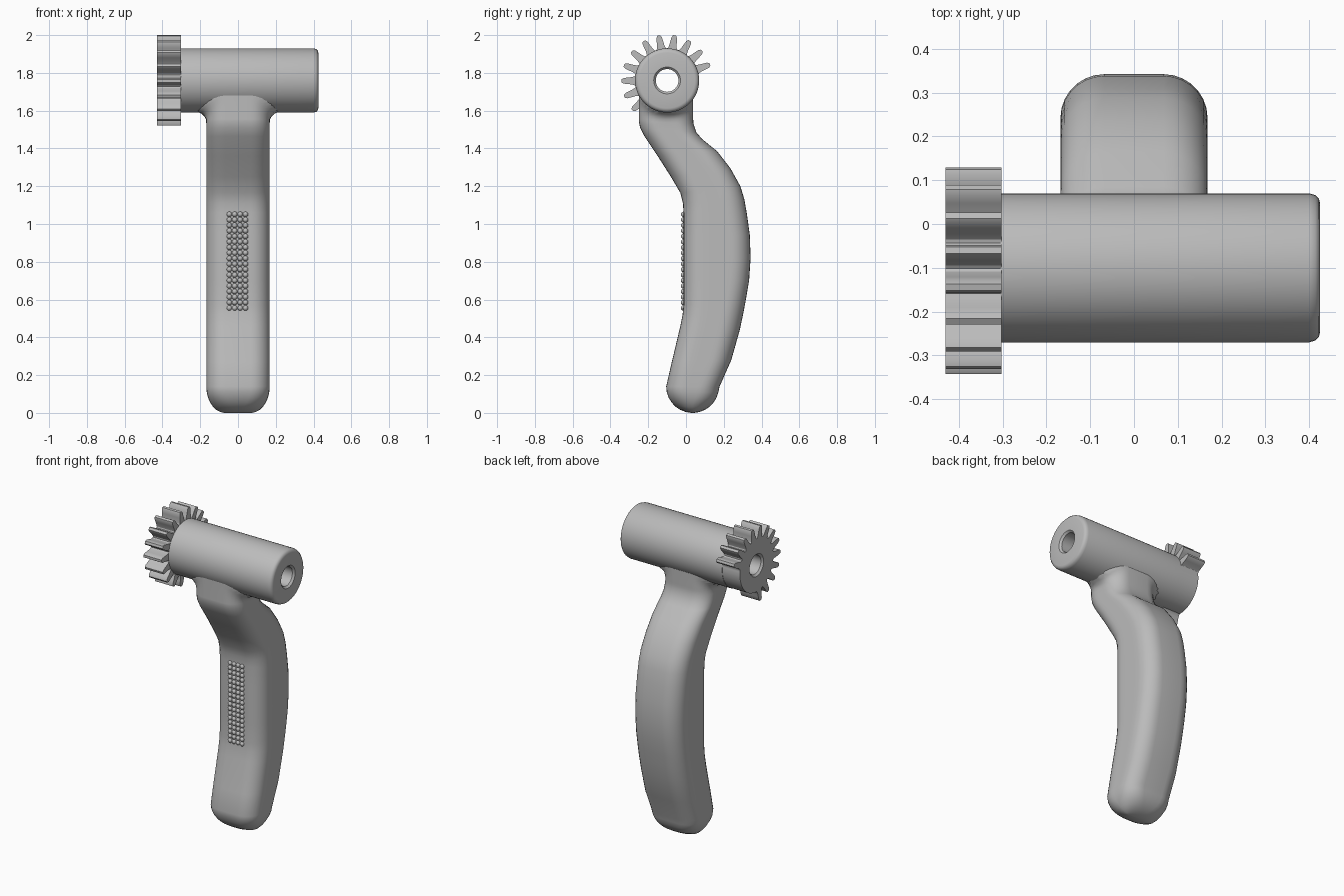
import bpy, bmesh
from math import sin, cos, radians, hypot, sqrt, copysign
from mathutils import Matrix

cube = bpy.data.objects.get("Cube")
if cube:
    bpy.data.objects.remove(cube, do_unlink=True)

grey = bpy.data.materials.new("plain_grey")
grey.use_nodes = True
COLOR = (0.5, 0.5, 0.5, 1)
grey.diffuse_color = COLOR
grey.node_tree.nodes["Principled BSDF"].inputs["Base Color"].default_value = COLOR

AXIS_Y, AXIS_Z = -0.10, 1.76      # centre line of the hub
HUB_R, HOLE_R, FILLET = 0.17, 0.06, 0.05


def finish(bm, name, angle=30):
    bmesh.ops.recalc_face_normals(bm, faces=bm.faces)
    mesh = bpy.data.meshes.new(name)
    bm.to_mesh(mesh)
    bm.free()
    mesh.materials.append(grey)
    obj = bpy.data.objects.new(name, mesh)
    bpy.context.collection.objects.link(obj)
    bpy.ops.object.select_all(action='DESELECT')
    obj.select_set(True)
    bpy.context.view_layer.objects.active = obj
    bpy.ops.object.shade_smooth_by_angle(angle=radians(angle))
    return obj


def loft(rings, name, closed=False, angle=30):
    """Skin a row of equal rings; closed joins the last ring to the first."""
    bm = bmesh.new()
    loops = [[bm.verts.new(p) for p in ring] for ring in rings]
    pairs = list(zip(loops, loops[1:]))
    if closed:
        pairs.append((loops[-1], loops[0]))
    else:
        bm.faces.new(loops[0])
        bm.faces.new(loops[-1])
    for a, b in pairs:
        for i in range(len(a)):
            j = (i + 1) % len(a)
            bm.faces.new((a[i], a[j], b[j], b[i]))
    return finish(bm, name, angle)


def polar(x, r, deg):
    return (x, AXIS_Y + r * cos(radians(deg)), AXIS_Z + r * sin(radians(deg)))


# Hub: tube turned around the x axis, rounded at its free end
hub_profile = [(-0.305, HOLE_R), (-0.305, HUB_R), (0.40, HUB_R), (0.414, 0.166),
               (0.422, 0.158), (0.425, 0.147), (0.425, 0.071), (0.413, HOLE_R)]
loft([[polar(x, r, 7.5 * i) for i in range(48)] for x, r in hub_profile],
     "hub", closed=True)

# Partial gear: thirteen teeth out of eighteen, plain rim on the rest
half_tooth = [(-10, 0.169), (-7.6, 0.174), (-5.9, 0.188), (-4.7, 0.21),
              (-3.6, 0.231), (-1.8, 0.242)]
tooth = half_tooth + [(-a, r) for a, r in reversed(half_tooth[1:])]
outline = []
for k in range(18):
    centre = 20.5 + 20 * k
    outline += [(centre + a, r if k < 13 else 0.168) for a, r in tooth]
X0, X1 = -0.43, -0.303
gear_rings = [[polar(X0, 0.071, a) for a, r in outline],
              [polar(X0, r, a) for a, r in outline],
              [polar(X1, r, a) for a, r in outline],
              [polar(X1, HOLE_R, a) for a, r in outline],
              [polar(X0 + 0.012, HOLE_R, a) for a, r in outline]]
loft(gear_rings, "partial_gear", closed=True)


# Handle: rounded-rectangle sections between a front and a back line
def section(front, back, w=0.168):
    cy, cz = (front[0] + back[0]) / 2, (front[1] + back[1]) / 2
    dy, dz = (back[0] - front[0]) / 2, (back[1] - front[1]) / 2
    depth = hypot(dy, dz)
    rx, rd = min(0.1, w * 0.95), min(0.1, depth * 0.95)
    flat = []
    for k, (sx, sd) in enumerate([(1, 1), (-1, 1), (-1, -1), (1, -1)]):
        for i in range(8):
            t = radians(90 * k + 90 * i / 7)
            flat.append((sx * (w - rx) + rx * cos(t),
                         sd * (depth - rd) + rd * sin(t), cos(t)))
        if k in (1, 3):
            for f in (0.5, 0, -0.5):
                flat.append((sx * w, sd * f * (depth - rd), sx))
    ring = []
    for x, d, nx in flat:
        y, z = cy + dy * d / depth, cz + dz * d / depth
        # flare into the hub
        gap = max(0, hypot(y - AXIS_Y, z - AXIS_Z) - HUB_R)
        if gap < FILLET:
            x += nx * (FILLET - sqrt(FILLET ** 2 - (FILLET - gap) ** 2))
        ring.append((x, y, z))
    return ring


rings = []
END_R, END_Y = 0.14, 0.035
for t in (86, 75, 62, 50, 38, 25, 12):
    c, z = cos(radians(t)), END_R * (1 - sin(radians(t)))
    rings.append(section((END_Y - END_R * c, z), (END_Y + END_R * c, z),
                         0.068 + 0.1 * c))
stations = [
    ((-0.105, 0.14), (0.178, 0.14)), ((-0.075, 0.27), (0.24, 0.28)),
    ((-0.03, 0.46), (0.285, 0.44)), ((-0.018, 0.52), (0.304, 0.53)),
    ((-0.013, 0.57), (0.317, 0.60)), ((-0.013, 0.70), (0.334, 0.70)),
    ((-0.013, 0.82), (0.342, 0.82)), ((-0.013, 0.94), (0.338, 0.94)),
    ((-0.013, 1.06), (0.323, 1.05)), ((-0.016, 1.11), (0.309, 1.13)),
    ((-0.03, 1.165), (0.288, 1.20)), ((-0.08, 1.25), (0.235, 1.295)),
    ((-0.15, 1.36), (0.165, 1.385)), ((-0.22, 1.465), (0.085, 1.45)),
    ((-0.243, 1.51), (0.055, 1.485)), ((-0.25, 1.545), (0.04, 1.53))]
rings += [section(f, b) for f, b in stations]
for i in range(11):
    z = 1.555 + 0.014 * i
    rings.append(section((-0.25, z), (0.038, z)))
loft(rings, "handle", angle=40)

# Grip studs: small half-sunk beads on the front of the handle
bm = bmesh.new()
for col in range(4):
    for row in range(18):
        spot = Matrix.Translation((-0.046 + 0.0286 * col, -0.013, 0.555 + 0.0292 * row))
        bmesh.ops.create_icosphere(bm, subdivisions=2, radius=0.0145, matrix=spot)
finish(bm, "grip_studs", 60)
